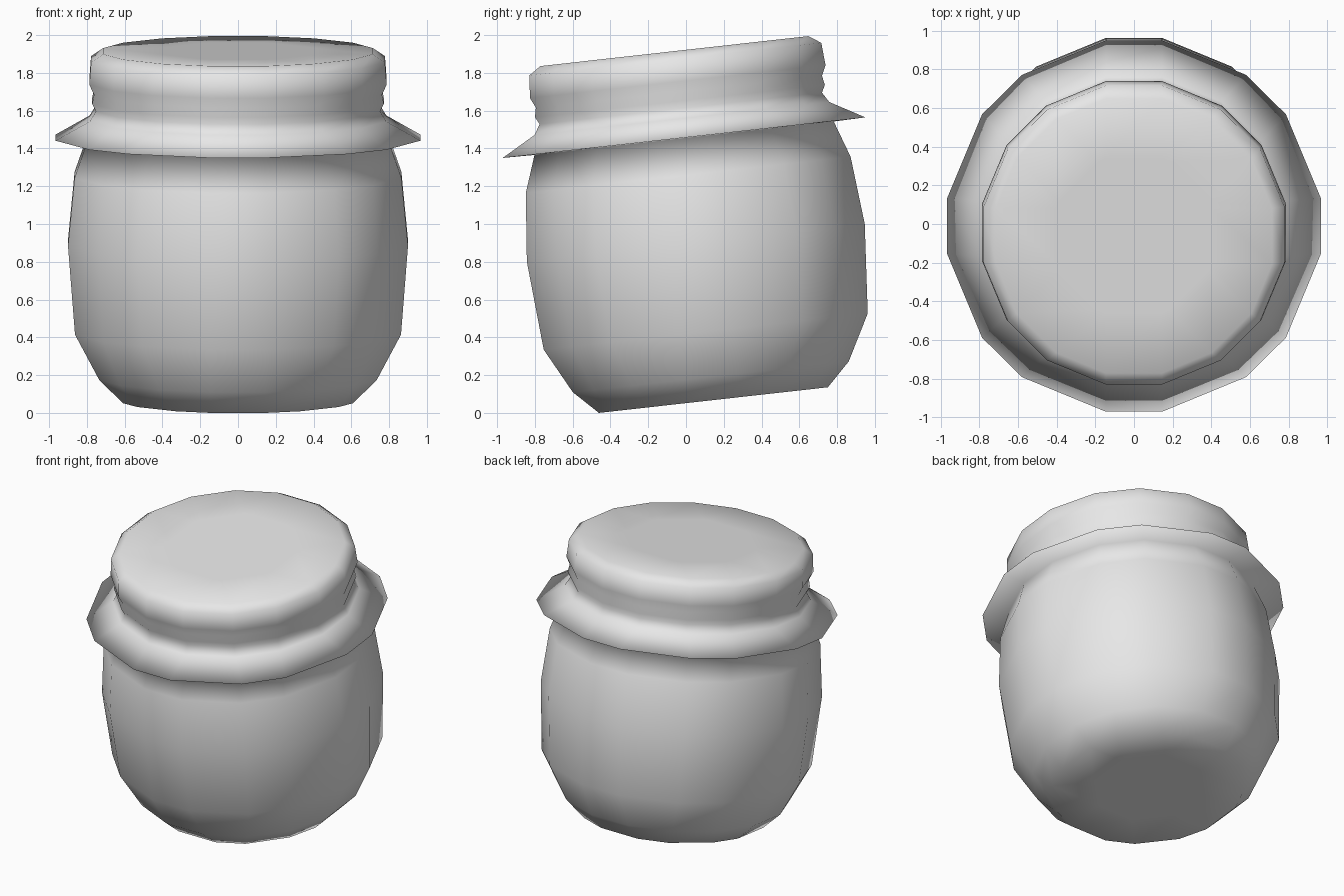
import bpy
import bmesh
from math import asin, cos, sin, hypot, pi, radians
from mathutils import Matrix

cube = bpy.data.objects.get("Cube")
if cube:
    bpy.data.objects.remove(cube, do_unlink=True)

# One plain clay colour
clay = bpy.data.materials.new("grey clay")
clay.use_nodes = True
colour = (0.8, 0.8, 0.8, 1)
clay.diffuse_color = colour
clay.node_tree.nodes["Principled BSDF"].inputs["Base Color"].default_value = colour

BEVEL = 0.145   # half width of the narrow facets on the octagonal section

# Profile as (distance to facet, height along the jar axis)
base = [(0.34, 0), (0.61, 0)]
belly = [(0.735, 0.124), (0.863, 0.365), (0.9, 0.838), (0.865, 1.2), (0.797, 1.395)]
flange = [(0.966, 1.398), (0.785, 1.5)]
neck = [(0.752, 1.554), (0.772, 1.593), (0.762, 1.643)]
cap = [(0.787, 1.696), (0.778, 1.816), (0.714, 1.859), (0.4, 1.859)]


def add_ring(bm, facet, height):
    """Octagon with bevelled corners, sixteen points on one circle."""
    radius = hypot(facet, BEVEL)
    spread = asin(BEVEL / radius)
    ring = []
    for i in range(8):
        for side in (-1, 1):
            a = i * pi / 4 + side * spread
            ring.append(bm.verts.new((radius * cos(a), radius * sin(a), height)))
    return ring


# Seamless jar shell: base, belly, flared cloth flange, neck and cap
bm = bmesh.new()
rings = [add_ring(bm, r, h) for r, h in base + belly + flange + neck + cap]
for low, high in zip(rings, rings[1:]):
    for i in range(len(low)):
        j = (i + 1) % len(low)
        bm.faces.new((low[i], low[j], high[j], high[i]))
bm.faces.new(rings[0][::-1])
bm.faces.new(rings[-1])
for face in bm.faces:
    face.smooth = True

# Lean the jar forward and rest its front edge on the ground
lean = Matrix.Rotation(radians(6.38), 4, "X")
bm.transform(Matrix.Translation((0, 0.145, 0)) @ lean)
ground = min(v.co.z for v in bm.verts)
bm.transform(Matrix.Translation((0, 0, -ground)))

mesh = bpy.data.meshes.new("lidded_jar")
bm.to_mesh(mesh)
bm.free()
mesh.materials.append(clay)
jar = bpy.data.objects.new("lidded_jar", mesh)
bpy.context.collection.objects.link(jar)
